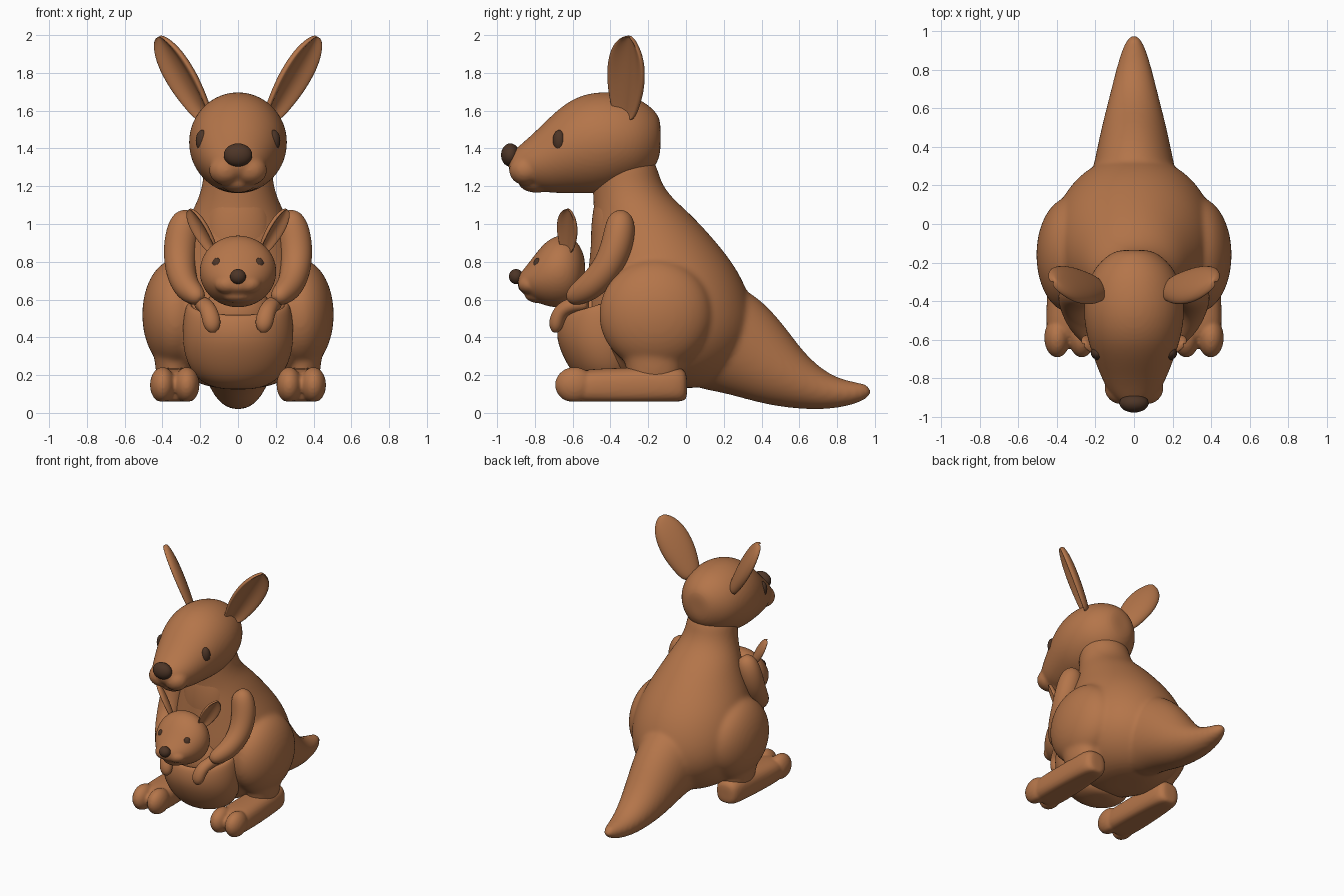
import bpy, bmesh, math
from mathutils import Vector, Matrix

if "Cube" in bpy.data.objects:
    bpy.data.objects.remove(bpy.data.objects["Cube"])


def material(name, color):
    m = bpy.data.materials.new(name)
    m.diffuse_color = (*color, 1)
    m.use_nodes = True
    m.node_tree.nodes["Principled BSDF"].inputs["Base Color"].default_value = m.diffuse_color
    return m


FUR = material("brown fur", (0.456, 0.178, 0.068))
DARK = material("dark brown", (0.075, 0.036, 0.02))
X, Y, Z = Vector((1, 0, 0)), Vector((0, 1, 0)), Vector((0, 0, 1))


def skin(bm, rings):
    """Bridge closed point rings and cap both ends."""
    vs = [[bm.verts.new(p) for p in r] for r in rings]
    n = len(vs[0])
    for a, b in zip(vs, vs[1:]):
        for i in range(n):
            bm.faces.new((a[i], a[(i + 1) % n], b[(i + 1) % n], b[i]))
    for r in (vs[0], vs[-1]):
        c = bm.verts.new(sum((v.co for v in r), Vector()) / n)
        for i in range(n):
            bm.faces.new((r[i], r[(i + 1) % n], c))


def loft(bm, data, tangent=None, power=1.0, n=20):
    """data rows: x, y, z, radius across, radius other way."""
    pts = [Vector(d[:3]) for d in data]
    rings = []
    for i, d in enumerate(data):
        t = tangent or (pts[min(i + 1, len(pts) - 1)] - pts[max(i - 1, 0)]).normalized()
        u = (X - t * t.dot(X)).normalized()
        v = t.cross(u)
        ring = []
        for k in range(n):
            a = 2 * math.pi * k / n
            c, s = math.cos(a), math.sin(a)
            c = math.copysign(abs(c) ** power, c)
            s = math.copysign(abs(s) ** power, s)
            ring.append(pts[i] + u * c * d[3] + v * s * d[4])
        rings.append(ring)
    skin(bm, rings)


def blob(bm, loc, rad, turn=0.0):
    m = Matrix.Translation(loc) @ Matrix.Rotation(turn, 4, 'Z') @ Matrix.Diagonal((*rad, 1))
    bmesh.ops.create_uvsphere(bm, u_segments=24, v_segments=14, radius=1, matrix=m)


def finish(bm, name, mat=FUR, voxel=0, smooth=0, sub=2):
    bmesh.ops.recalc_face_normals(bm, faces=bm.faces)
    for f in bm.faces:
        f.smooth = True
    me = bpy.data.meshes.new(name)
    bm.to_mesh(me)
    bm.free()
    me.materials.append(mat)
    ob = bpy.data.objects.new(name, me)
    bpy.context.collection.objects.link(ob)
    if sub:
        ob.modifiers.new("round", 'SUBSURF').levels = sub
        ob.modifiers["round"].render_levels = sub
    if voxel:
        r = ob.modifiers.new("merge", 'REMESH')
        r.mode, r.voxel_size, r.use_smooth_shade = 'VOXEL', voxel, True
        s = ob.modifiers.new("soften", 'SMOOTH')
        s.factor, s.iterations = 0.5, smooth
    return ob


def ear(name, base, tip, half, thick, side):
    """Leaf-shaped ear, cupped outward and forward."""
    base, tip = Vector(base), Vector(tip)
    axis = (tip - base).normalized()
    p = (X - axis * axis.x).normalized()
    w = p * 0.6 + Y * 0.8
    nrm = p * 0.8 - Y * 0.6
    section = [(1, 0), (.92, .4), (.72, .25), (.4, -.3), (0, -.5), (-.4, -.3), (-.72, .25),
               (-.92, .4), (-1, 0), (-.8, -.6), (-.35, -1), (.35, -1), (.8, -.6)]
    rings = []
    for t, k in ((0, .55), (.2, .8), (.45, 1), (.7, .95), (.86, .72), (.96, .42), (1, .15)):
        c = base.lerp(tip, t) + nrm * thick * 0.3
        ring = [c + w * u * half * k + nrm * v * thick * (0.35 + 0.65 * k) for u, v in section]
        rings.append([Vector((q.x * side, q.y, q.z)) for q in ring])
    bm = bmesh.new()
    skin(bm, rings)
    finish(bm, name)


# Torso and neck, tail, thighs and calves merged into one soft body
bm = bmesh.new()
loft(bm, [(0, -.1, .13, .12, .16), (0, -.1, .16, .24, .28), (0, -.1, .26, .36, .40),
          (0, -.09, .4, .43, .46), (0, -.09, .55, .44, .455), (0, -.11, .7, .41, .42),
          (0, -.14, .82, .365, .375), (0, -.19, .95, .30, .315), (0, -.235, 1.06, .25, .255),
          (0, -.29, 1.15, .205, .205), (0, -.32, 1.24, .185, .18), (0, -.34, 1.36, .18, .18)], Z)
loft(bm, [(0, .1, .42, .27, .3), (0, .24, .38, .225, .29), (0, .38, .285, .195, .235),
          (0, .5, .205, .17, .185), (0, .62, .148, .14, .137), (0, .74, .11, .11, .098),
          (0, .85, .102, .082, .07), (0, .93, .11, .055, .05), (0, .975, .122, .025, .028)])
for s in (-1, 1):
    blob(bm, (s * .33, -.16, .52), (.18, .305, .295))
    loft(bm, [(s * .34, -.18, .5, .12, .24), (s * .345, -.18, .35, .11, .185),
              (s * .34, -.17, .26, .1, .15), (s * .34, -.17, .15, .09, .14)], Z)
finish(bm, "body", voxel=.015, smooth=9)

# Chest panel
bm = bmesh.new()
blob(bm, (0, -.38, .92), (.19, .125, .36))
finish(bm, "chest", sub=1)

# Head with muzzle
bm = bmesh.new()
loft(bm, [(0, -.135, 1.46, .08, .09), (0, -.16, 1.45, .14, .15), (0, -.24, 1.445, .22, .22),
          (0, -.36, 1.44, .26, .26), (0, -.48, 1.43, .267, .275), (0, -.6, 1.415, .245, .255),
          (0, -.7, 1.375, .21, .215), (0, -.79, 1.335, .175, .163), (0, -.87, 1.32, .135, .105),
          (0, -.92, 1.32, .085, .065), (0, -.94, 1.32, .04, .03)], Y)
for s in (-1, 1):
    blob(bm, (s * .065, -.85, 1.285), (.09, .088, .08))
blob(bm, (0, -.79, 1.225), (.1, .1, .06))
finish(bm, "head", voxel=.012, smooth=4)

# Pouch, open at the top with a rim lower in front
bm = bmesh.new()
loft(bm, [(0, -.38, .125, .08, .08), (0, -.4, .145, .17, .14), (0, -.42, .22, .26, .195),
          (0, -.44, .37, .305, .25), (0, -.45, .48, .29, .235), (0, -.45, .525, .27, .215),
          (0, -.45, .52, .245, .19), (0, -.45, .45, .23, .17)], Z)
for v in bm.verts:
    if v.co.z > .4:
        v.co.z += (v.co.y + .64) * .3
finish(bm, "pouch")

# Joey head and chest
bm = bmesh.new()
loft(bm, [(0, -.535, .75, .07, .07), (0, -.56, .75, .145, .14), (0, -.61, .75, .195, .19),
          (0, -.68, .75, .212, .197), (0, -.75, .735, .19, .17), (0, -.81, .71, .15, .115),
          (0, -.86, .695, .1, .065), (0, -.89, .69, .05, .035)], Y)
for s in (-1, 1):
    blob(bm, (s * .05, -.825, .68), (.075, .065, .052))
blob(bm, (0, -.775, .625), (.09, .08, .045))
finish(bm, "joey_head", voxel=.009, smooth=4)
bm = bmesh.new()
blob(bm, (0, -.5, .53), (.18, .13, .16))
finish(bm, "joey_body", sub=1)

# Noses
bm = bmesh.new()
blob(bm, (0, -.93, 1.365), (.077, .05, .062))
finish(bm, "nose", DARK, sub=1)
bm = bmesh.new()
blob(bm, (0, -.9, .722), (.043, .038, .04))
finish(bm, "joey_nose", DARK, sub=1)

# Paired parts
for s, side in ((-1, "left"), (1, "right")):
    ear("ear_" + side, (.165, -.32, 1.57), (.415, -.295, 1.995), .13, .05, s)
    ear("joey_ear_" + side, (.125, -.625, .86), (.255, -.62, 1.08), .07, .032, s)

    bm = bmesh.new()
    blob(bm, (s * .188, -.672, 1.44), (.037, .034, .058), s * .45)
    finish(bm, "eye_" + side, DARK, sub=1)
    bm = bmesh.new()
    blob(bm, (s * .112, -.785, .787), (.028, .022, .034), s * .6)
    finish(bm, "joey_eye_" + side, DARK, sub=1)

    # Arm curving round to hold the pouch
    bm = bmesh.new()
    loft(bm, [(s * .25, -.345, 1.06, .03, .03), (s * .27, -.345, 1.035, .075, .07),
              (s * .295, -.35, .96, .09, .085), (s * .31, -.375, .85, .088, .085),
              (s * .305, -.43, .745, .08, .08), (s * .275, -.51, .665, .072, .075),
              (s * .235, -.57, .63, .06, .062), (s * .21, -.605, .61, .045, .045),
              (s * .2, -.62, .6, .02, .02)])
    finish(bm, "arm_" + side)

    # Joey arm hanging over the rim
    bm = bmesh.new()
    loft(bm, [(s * .2, -.52, .58, .04, .04), (s * .18, -.6, .575, .045, .042),
              (s * .155, -.66, .545, .045, .042), (s * .14, -.685, .49, .05, .042),
              (s * .135, -.69, .45, .042, .035), (s * .135, -.69, .425, .018, .015)])
    finish(bm, "joey_arm_" + side)

    # Flat-soled foot with two toes
    bm = bmesh.new()
    loft(bm, [(s * .335, .005, .14, .05, .06), (s * .335, -.01, .145, .085, .09),
              (s * .335, -.08, .15, .105, .1), (s * .335, -.3, .14, .115, .1),
              (s * .335, -.5, .14, .124, .095), (s * .335, -.58, .135, .115, .085),
              (s * .335, -.61, .13, .08, .06)], Y, .75)
    for d in (-1, 1):
        blob(bm, (s * .335 + d * .064, -.59, .148), (.068, .105, .095))
    for v in bm.verts:
        v.co.z = max(v.co.z, .06)
    finish(bm, "foot_" + side, voxel=.01, smooth=3)
